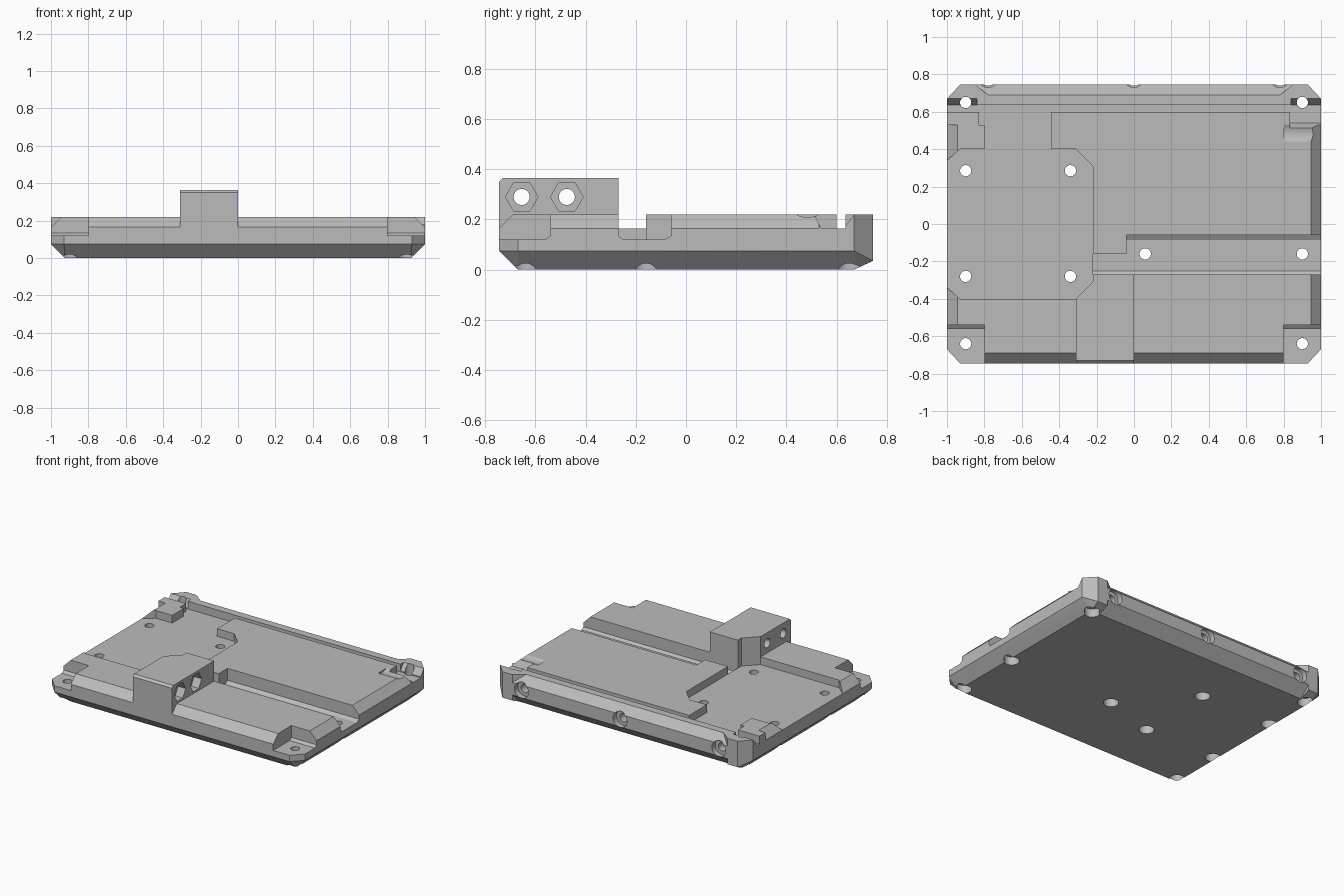
import bpy, bmesh, math
from mathutils import Vector, Matrix

if "Cube" in bpy.data.objects:
    bpy.data.objects.remove(bpy.data.objects["Cube"])

mat = bpy.data.materials.new("plain grey")
mat.use_nodes = True
GREY = (0.5, 0.5, 0.5, 1)
mat.diffuse_color = GREY
mat.node_tree.nodes["Principled BSDF"].inputs["Base Color"].default_value = GREY


def finish(bm, name):
    bmesh.ops.recalc_face_normals(bm, faces=bm.faces)
    me = bpy.data.meshes.new(name)
    bm.to_mesh(me)
    bm.free()
    me.materials.append(mat)
    ob = bpy.data.objects.new(name, me)
    bpy.context.collection.objects.link(ob)
    return ob


def hull(points, name="cutter"):
    bm = bmesh.new()
    for p in points:
        bm.verts.new(p)
    bmesh.ops.convex_hull(bm, input=bm.verts)
    bmesh.ops.dissolve_limit(bm, angle_limit=0.01, verts=bm.verts, edges=bm.edges)
    return finish(bm, name)


def prism(profile, axis, a, b, name="cutter"):
    """Extrude a 2D outline along an axis from a to b."""
    place = {"x": lambda u, v: (a, u, v), "y": lambda u, v: (u, a, v),
             "z": lambda u, v: (u, v, a)}[axis]
    bm = bmesh.new()
    face = bm.faces.new([bm.verts.new(place(u, v)) for u, v in profile])
    new = bmesh.ops.extrude_face_region(bm, geom=[face])["geom"]
    step = Vector([(b - a) * (axis == k) for k in "xyz"])
    bmesh.ops.translate(bm, vec=step, verts=[g for g in new if isinstance(g, bmesh.types.BMVert)])
    return finish(bm, name)


def box(x0, x1, y0, y1, z0, z1, name="cutter"):
    return prism([(x0, y0), (x1, y0), (x1, y1), (x0, y1)], "z", z0, z1, name)


def round_bar(u, v, r, axis, a, b, sides=32):
    ring = [(u + r * math.cos(2 * math.pi * i / sides), v + r * math.sin(2 * math.pi * i / sides))
            for i in range(sides)]
    return prism(ring, axis, a, b)


def combine(target, tool, mode="DIFFERENCE"):
    mod = target.modifiers.new("cut", "BOOLEAN")
    mod.operation, mod.object, mod.solver = mode, tool, "EXACT"
    bpy.context.view_layer.objects.active = target
    bpy.ops.object.modifier_apply(modifier=mod.name)
    bpy.data.objects.remove(tool)


FLOOR, LOW, TOP, HIGH = 0.165, 0.12, 0.22, 0.6
YB = 0.745

# Base slab with bevelled underside and clipped corners
points = []
for s in (-1, 1):
    points += [(s * 0.925, -0.67, 0), (s * 0.925, 0.67, 0), (s * 0.93, YB, 0.035),
               (s, 0.67, 0.075), (s, -0.67, 0.075), (s * 0.93, -YB, 0.075),
               (s, 0.67, TOP), (s, -0.67, TOP), (s * 0.93, YB, TOP), (s * 0.93, -YB, TOP)]
plate = hull(points, "mounting_plate")

# Edge bevels on the upper rim
for a, b in ((-1.1, -0.31), (0, 1.1)):
    combine(plate, prism([(-0.8, 0.11), (-0.8, 0.25), (-0.66, 0.25)], "x", a, b))
for s in (-1, 1):
    combine(plate, prism([(s * 1.05, 0.115), (s * 1.05, 0.25), (s * 0.915, 0.25)], "y", -0.8, 0.53))

# Clamp block, with a small front bevel
block = prism([(-YB, 0.1), (-YB, 0.35), (-0.73, 0.365), (-0.27, 0.365), (-0.27, 0.1)],
              "x", -0.31, 0)
combine(plate, block, "UNION")

# Left recess with clipped corners, and its extension to the back
combine(plate, prism([(-1.1, -0.34), (-1, -0.34), (-0.93, -0.4), (-0.31, -0.4), (-0.22, -0.31),
                      (-0.22, 0.31), (-0.31, 0.4), (-0.93, 0.4), (-1, 0.34), (-1.1, 0.34)],
                     "z", FLOOR, HIGH))
combine(plate, box(-0.8, -0.445, 0.3, 0.615, FLOOR, HIGH))
combine(plate, box(-0.83, -0.7, 0.53, 0.615, FLOOR, HIGH))

# Cable channel
combine(plate, prism([(-0.27, HIGH), (-0.27, 0.135), (-0.25, LOW), (-0.085, LOW),
                      (-0.06, 0.135), (-0.06, HIGH)], "x", -0.04, 1.1))
combine(plate, prism([(-0.27, HIGH), (-0.27, 0.135), (-0.25, LOW), (-0.16, LOW),
                      (-0.16, HIGH)], "x", -0.22, 0))

# Groove in front of the back wall, opened out at both ends
combine(plate, box(-1.1, 1.1, 0.6, 0.635, FLOOR, HIGH))
for s in (-1, 1):
    combine(plate, prism([(0.61, FLOOR), (0.63, FLOOR), (0.67, TOP), (0.67, 0.3), (0.61, 0.3)],
                         "x", s * 0.84, s * 1.1))
combine(plate, prism([(0.54, FLOOR), (0.62, FLOOR), (0.62, 0.3), (0.5, 0.3), (0.51, TOP)],
                     "x", 0.835, 1.1))
combine(plate, round_bar(0.485, 0.298, 0.09, "x", 0.8, 1.1))

# Front corner ledges
for s in (-1, 1):
    combine(plate, prism([(-0.8, LOW), (-0.56, LOW), (-0.54, 0.135), (-0.54, HIGH), (-0.8, HIGH)],
                         "x", s * 0.8, s * 1.1))

# Back wall bevels, above and below
combine(plate, hull([(s * x, y, z) for s in (-1, 1) for x, y, z in
                     ((0.78, 0.69, TOP), (0.78, 0.69, 0.23), (0.88, 0.77, 0.14), (0.88, 0.77, 0.23))]))
combine(plate, prism([(0.65, -0.02), (0.765, 0.095), (0.8, -0.02)], "x", -0.85, 0.85))

# Vertical screw holes, counterbored from below
holes = [(x, y) for x in (-0.9, -0.34) for y in (-0.28, 0.285)]
holes += [(s * 0.9, y) for s in (-1, 1) for y in (-0.64, 0.65)]
holes += [(0.06, -0.16), (0.9, -0.16)]
for x, y in holes:
    combine(plate, round_bar(x, y, 0.03, "z", -0.1, 0.5))
    combine(plate, round_bar(x, y, 0.05, "z", -0.1, 0.06))

# Back screw holes, counterbored
for x in (-0.78, 0, 0.78):
    combine(plate, round_bar(x, 0.125, 0.055, "y", 0.705, 0.9))
    combine(plate, round_bar(x, 0.125, 0.03, "y", 0.62, 0.8))

# Clamp block cross holes with hexagonal nut pockets
for y in (-0.655, -0.475):
    combine(plate, round_bar(y, 0.29, 0.032, "x", -0.5, 0.1))
    combine(plate, round_bar(y, 0.29, 0.065, "x", -0.06, 0.1, sides=6))

# Smooth the bores, keep every machined edge sharp
bpy.ops.object.select_all(action="DESELECT")
plate.select_set(True)
bpy.context.view_layer.objects.active = plate
bpy.ops.object.shade_smooth_by_angle(angle=math.radians(25))
